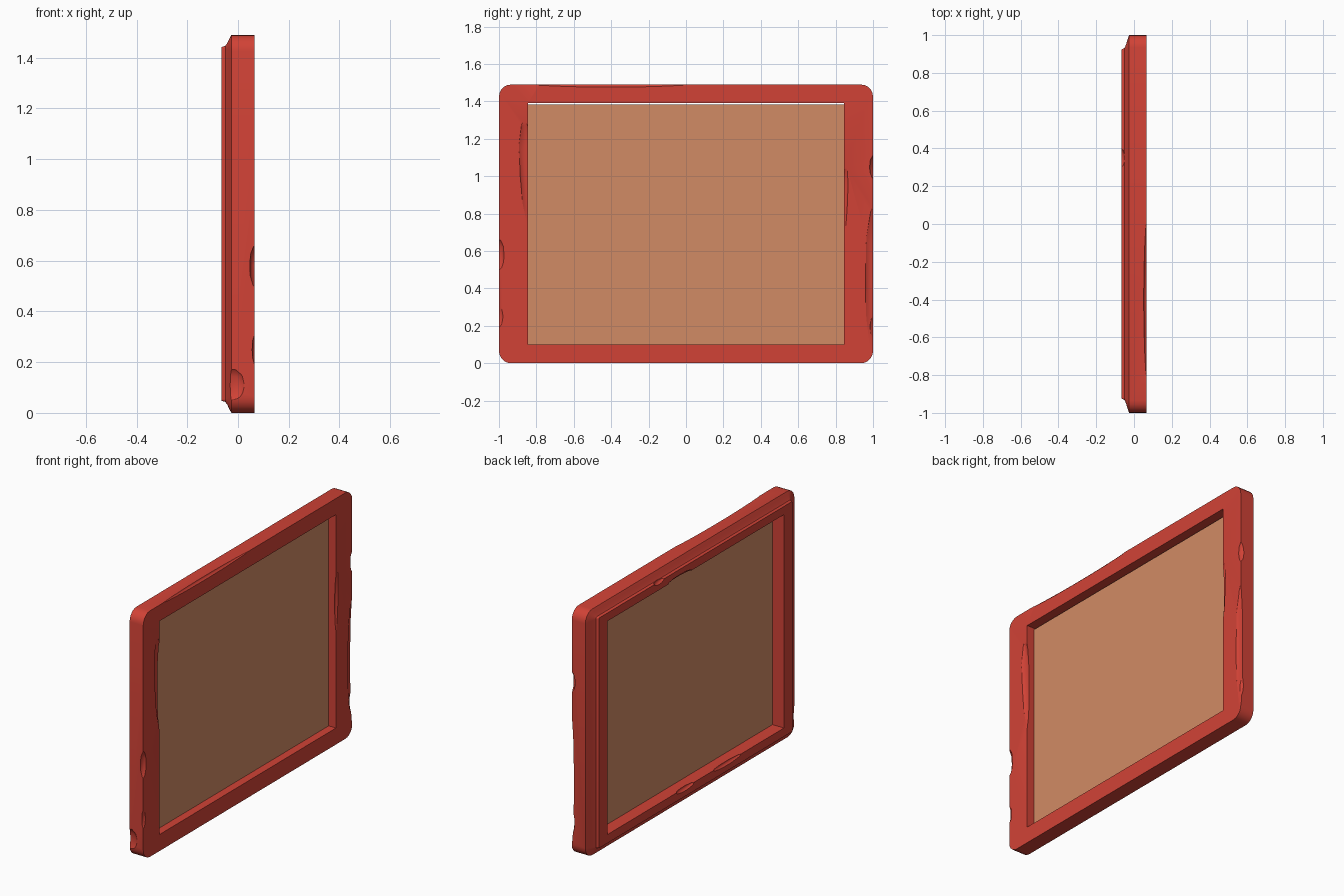
import bpy, bmesh
from math import cos, sin, pi, radians
from mathutils import Matrix, Vector

cube = bpy.data.objects.get("Cube")
if cube:
    bpy.data.objects.remove(cube, do_unlink=True)

HEIGHT = 1.49
FRONT, BACK = 0.065, -0.065


def material(name, rgb):
    m = bpy.data.materials.new(name)
    m.use_nodes = True
    m.diffuse_color = (*rgb, 1)
    m.node_tree.nodes["Principled BSDF"].inputs["Base Color"].default_value = (*rgb, 1)
    return m


def make_object(name, bm, mat):
    bmesh.ops.recalc_face_normals(bm, faces=bm.faces)
    mesh = bpy.data.meshes.new(name)
    bm.to_mesh(mesh)
    bm.free()
    mesh.materials.append(mat)
    ob = bpy.data.objects.new(name, mesh)
    bpy.context.collection.objects.link(ob)
    return ob


def box(name, lo, hi, mat):
    lo, hi = Vector(lo), Vector(hi)
    bm = bmesh.new()
    bmesh.ops.create_cube(bm, size=1, matrix=Matrix.Translation((lo + hi) / 2)
                          @ Matrix.Diagonal((*(hi - lo), 1)))
    return make_object(name, bm, mat)


def rounded_ring(bm, x, inset_y, inset_z, radius, steps=5):
    """Rounded rectangle in the upright plane at depth x."""
    cy, cz = 1 - inset_y - radius, HEIGHT / 2 - inset_z - radius
    ring = []
    for corner, (sy, sz) in enumerate(((1, 1), (-1, 1), (-1, -1), (1, -1))):
        for i in range(steps + 1):
            a = (corner + i / steps) * pi / 2
            ring.append(bm.verts.new((x, sy * cy + radius * cos(a),
                                      HEIGHT / 2 + sz * cz + radius * sin(a))))
    return ring


red = material("red painted wood", (0.64, 0.055, 0.037))
tan = material("tan board", (0.64, 0.26, 0.13))

# Frame body: straight rim, then a hollow moulding towards the back
bm = bmesh.new()
rings = []
for x, f in ((FRONT, 0), (-0.026, 0), (-0.034, 0.3), (-0.042, 0.66), (-0.05, 0.9), (BACK, 1)):
    rings.append(rounded_ring(bm, x, 0.075 * f, 0.048 * f, 0.06 * (1 - f) + 0.005))
for a, b in zip(rings, rings[1:]):
    for i in range(len(a)):
        j = (i + 1) % len(a)
        bm.faces.new((a[i], a[j], b[j], b[i]))
bm.faces.new(rings[0])
bm.faces.new(rings[-1])
frame = make_object("frame", bm, red)

# Opening through the frame
cutters = [box("opening_cutter", (-0.2, -0.845, 0.1), (0.2, 0.845, 1.392), red)]

# Worn edges and chips: centre, radii, twist about the depth axis
chips = (
    ((0.075, -1.0, 0.58), (0.03, 0.03, 0.09), 0),
    ((0.075, -1.0, 0.25), (0.02, 0.025, 0.07), 0),
    ((0.07, 1.01, 1.05), (0.03, 0.03, 0.07), 0),
    ((0.07, 1.005, 0.45), (0.02, 0.05, 0.42), 0),
    ((0.07, 1.005, 0.2), (0.025, 0.025, 0.08), 0),
    ((-0.02, -1.01, 0.11), (0.05, 0.025, 0.07), 0),
    ((0.07, -0.845, 1.0), (0.02, 0.045, 0.32), 4),
    ((0.07, 0.845, 0.85), (0.015, 0.02, 0.22), -3),
    ((-0.068, 0.35, 1.445), (0.02, 0.05, 0.02), 0),
    ((-0.068, 0.15, 1.392), (0.02, 0.12, 0.018), 0),
    ((-0.068, 0.1, 0.1), (0.02, 0.09, 0.02), 0),
    ((-0.068, -0.3, 0.1), (0.018, 0.14, 0.018), 0),
    ((0.07, -0.4, 1.495), (0.02, 0.45, 0.02), 0),
)
for n, (centre, radii, twist) in enumerate(chips):
    bm = bmesh.new()
    bmesh.ops.create_icosphere(bm, subdivisions=2, radius=1,
                               matrix=Matrix.Translation(centre)
                               @ Matrix.Rotation(radians(twist), 4, 'X')
                               @ Matrix.Diagonal((*radii, 1)))
    cutters.append(make_object(f"chip_cutter_{n}", bm, red))

for c in cutters:
    mod = frame.modifiers.new(c.name, 'BOOLEAN')
    mod.operation, mod.solver, mod.object = 'DIFFERENCE', 'EXACT', c

# Bake the cuts and remove the cutters
bpy.context.view_layer.update()
baked = bpy.data.meshes.new_from_object(
    frame.evaluated_get(bpy.context.evaluated_depsgraph_get()))
frame.modifiers.clear()
frame.data = baked
for c in cutters:
    bpy.data.objects.remove(c, do_unlink=True)

bpy.ops.object.select_all(action='DESELECT')
frame.select_set(True)
bpy.context.view_layer.objects.active = frame
bpy.ops.object.shade_smooth_by_angle(angle=radians(30))

# Thin board set inside the opening
box("board", (0.012, -0.845, 0.1), (0.016, 0.845, 1.384), tan)
